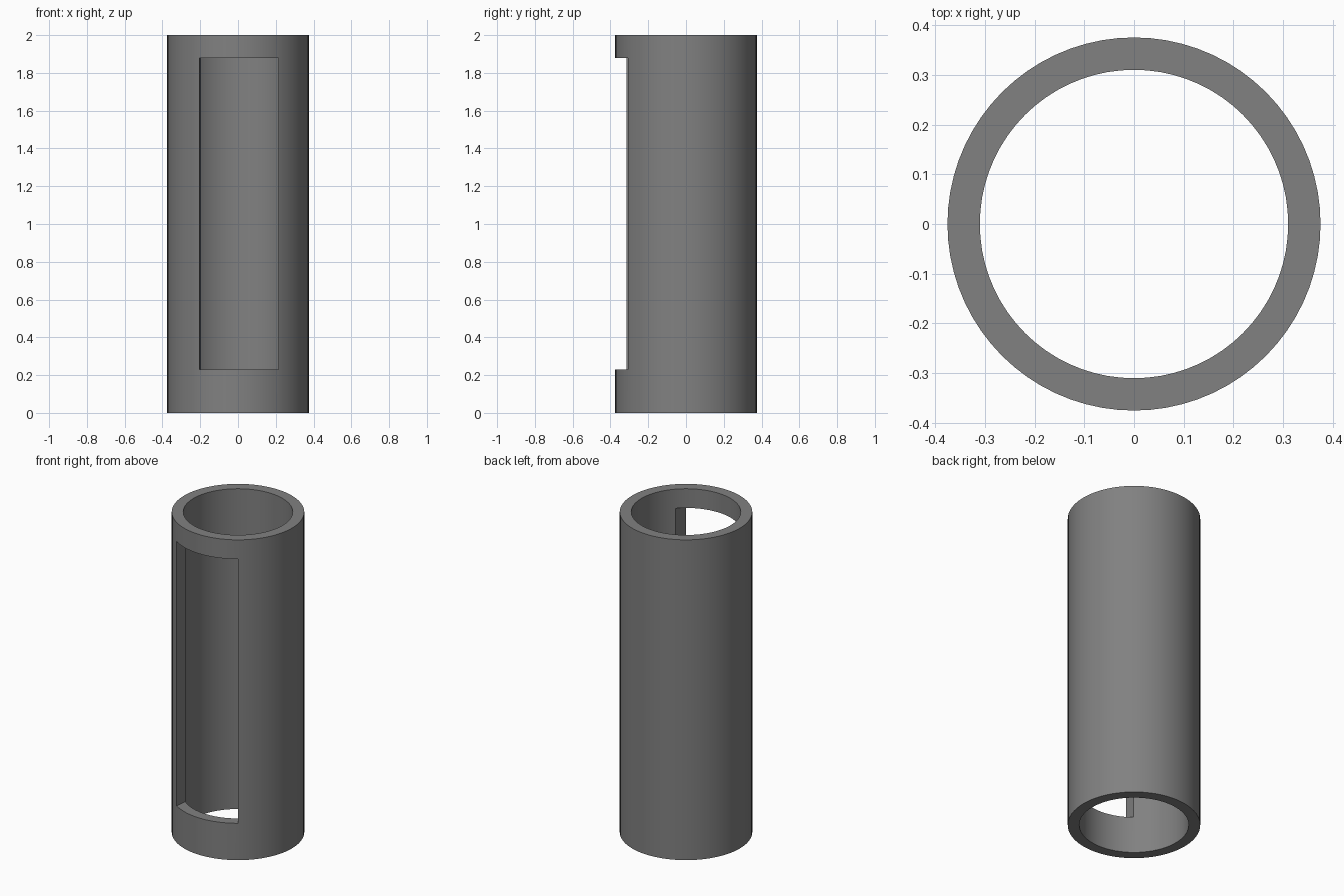
import bpy, bmesh, math

if "Cube" in bpy.data.objects:
    bpy.data.objects.remove(bpy.data.objects["Cube"])

R_OUT, R_IN, HEIGHT, SEGMENTS = 0.375, 0.31, 2.0, 72


def make_object(name, bm):
    bmesh.ops.recalc_face_normals(bm, faces=bm.faces)
    mesh = bpy.data.meshes.new(name)
    bm.to_mesh(mesh)
    bm.free()
    obj = bpy.data.objects.new(name, mesh)
    bpy.context.collection.objects.link(obj)
    return obj


# Hollow tube: a rectangular wall section turned into rings
bm = bmesh.new()
section = [(R_OUT, 0), (R_OUT, HEIGHT), (R_IN, HEIGHT), (R_IN, 0)]
rings = []
for i in range(SEGMENTS):
    a = math.tau * i / SEGMENTS
    rings.append([bm.verts.new((r * math.cos(a), r * math.sin(a), z)) for r, z in section])
for i in range(SEGMENTS):
    p, q = rings[i], rings[(i + 1) % SEGMENTS]
    for k in range(4):
        n = (k + 1) % 4
        bm.faces.new((p[k], q[k], q[n], p[n]))
tube = make_object("tube", bm)

# Window cutter: a slightly turned box through the front wall
bm = bmesh.new()
lean = 0.096
plan = [(x + lean * (y + 0.31), y) for x, y in
        [(-0.203, -0.5), (0.214, -0.5), (0.214, 0.0), (-0.203, 0.0)]]
base = bm.faces.new([bm.verts.new((x, y, 0.23)) for x, y in plan])
top = bmesh.ops.extrude_face_region(bm, geom=[base])
bmesh.ops.translate(bm, vec=(0, 0, 1.65),
                    verts=[v for v in top["geom"] if isinstance(v, bmesh.types.BMVert)])
cutter = make_object("window_cutter", bm)
cutter.hide_render = True

# Cut the window and bake the result
cut = tube.modifiers.new("window", "BOOLEAN")
cut.operation, cut.solver, cut.object = "DIFFERENCE", "EXACT", cutter
bpy.context.view_layer.objects.active = tube
tube.select_set(True)
bpy.ops.object.modifier_apply(modifier=cut.name)
bpy.data.objects.remove(cutter)

# Grey finish
grey = bpy.data.materials.new("grey")
grey.diffuse_color = (0.22, 0.22, 0.22, 1)
grey.use_nodes = True
grey.node_tree.nodes["Principled BSDF"].inputs["Base Color"].default_value = grey.diffuse_color
tube.data.materials.clear()
tube.data.materials.append(grey)
bpy.ops.object.shade_smooth_by_angle(angle=math.radians(30))
